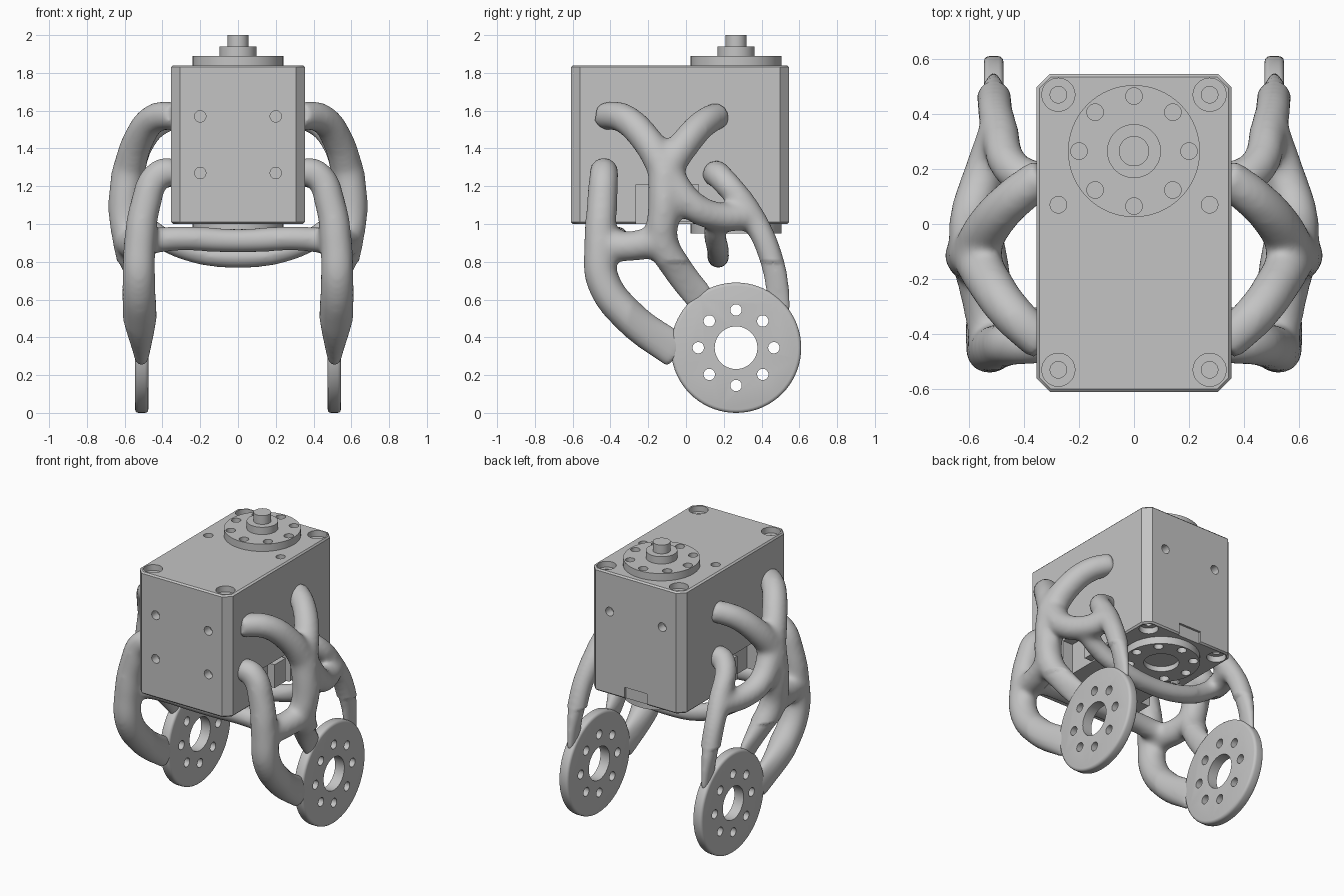
import bpy, bmesh
from math import pi, sin, cos, radians, hypot
from mathutils import Matrix, Vector

old = bpy.data.objects.get("Cube")
if old:
    bpy.data.objects.remove(old)

grey = bpy.data.materials.new("plain grey")
grey.use_nodes = True
COLOUR = (0.55, 0.55, 0.55, 1)
grey.diffuse_color = COLOUR
grey.node_tree.nodes["Principled BSDF"].inputs["Base Color"].default_value = COLOUR

SIDES = (-1, 1)
AXIS_Y = 0.265      # shared turning axis of horns and side discs
BOTTOM, TOP = 1.0, 1.84
FRONT, BACK = -0.61, 0.545
DISC_X, DISC_R = 0.51, 0.345
HOLE = 0.03
TURN = {"x": Matrix.Rotation(pi / 2, 4, "Y"),
        "y": Matrix.Rotation(pi / 2, 4, "X"),
        "z": Matrix.Identity(4)}


def add_object(name, bm):
    bmesh.ops.recalc_face_normals(bm, faces=bm.faces)
    mesh = bpy.data.meshes.new(name)
    bm.to_mesh(mesh)
    bm.free()
    obj = bpy.data.objects.new(name, mesh)
    bpy.context.collection.objects.link(obj)
    return obj


def cyl(bm, centre, radius, depth, axis="z", sides=48):
    bmesh.ops.create_cone(
        bm, cap_ends=True, segments=sides, radius1=radius, radius2=radius,
        depth=depth, matrix=Matrix.Translation(centre) @ TURN[axis])


def box(bm, centre, size):
    bmesh.ops.create_cube(
        bm, size=1, matrix=Matrix.Translation(centre) @ Matrix.Diagonal((*size, 1)))


def evaluated_mesh(obj):
    graph = bpy.context.evaluated_depsgraph_get()
    return bpy.data.meshes.new_from_object(obj.evaluated_get(graph))


def bake(obj):
    mesh = evaluated_mesh(obj)
    obj.modifiers.clear()
    obj.data = mesh


def cut(obj, cutter_bm):
    cutter = add_object("cutter", cutter_bm)
    cutter.hide_render = True
    mod = obj.modifiers.new("cut", "BOOLEAN")
    mod.operation, mod.solver, mod.object = "DIFFERENCE", "EXACT", cutter
    bake(obj)
    bpy.data.objects.remove(cutter)


def finish(obj, angle=35):
    obj.data.materials.clear()
    obj.data.materials.append(grey)
    bpy.ops.object.select_all(action="DESELECT")
    obj.select_set(True)
    bpy.context.view_layer.objects.active = obj
    bpy.ops.object.shade_smooth_by_angle(angle=radians(angle))


def bolt_circle(radius=0.2, count=8):
    for i in range(count):
        angle = i * 2 * pi / count
        yield radius * cos(angle), radius * sin(angle)


# Motor housing: box with chamfered corners and fine edges
bm = bmesh.new()
box(bm, (0, (FRONT + BACK) / 2, (BOTTOM + TOP) / 2), (0.708, BACK - FRONT, TOP - BOTTOM))


def rise(edge):
    return abs(edge.verts[0].co.z - edge.verts[1].co.z)


upright = [e for e in bm.edges if rise(e) > 0.5]
bmesh.ops.bevel(bm, geom=upright, offset=0.048, segments=1, affect="EDGES")
rims = [e for e in bm.edges if rise(e) < 0.01]
bmesh.ops.bevel(bm, geom=rims, offset=0.01, segments=1, affect="EDGES")
housing = add_object("motor_housing", bm)

# Wide corner recesses, side connector bays and the rear cable slot
recesses, screws = bmesh.new(), bmesh.new()
for side in SIDES:
    x = side * 0.275
    for z in (BOTTOM, TOP):
        for y in (-0.53, 0.47):
            cyl(recesses, (x, y, z), 2 * HOLE, 0.08)
        for y in (-0.53, 0.07, 0.47):
            cyl(screws, (x, y, z), HOLE, 0.2)
    box(recesses, (side * 0.36, -0.1, 1.08), (0.16, 0.33, 0.26))
    # Screw holes in the front and back
    for z in (1.27, 1.57):
        cyl(screws, (side * 0.2, FRONT, z), HOLE, 0.12, "y")
    cyl(screws, (side * 0.2, BACK, z), HOLE, 0.12, "y")
box(recesses, (0, BACK, 1.02), (0.17, 0.03, 0.12))
cut(housing, recesses)
cut(housing, screws)
finish(housing)

# Connectors in the side bays
bm = bmesh.new()
for side in SIDES:
    box(bm, (side * 0.3, -0.02, 1.09), (0.07, 0.12, 0.16))
finish(add_object("side_connectors", bm))

# Top horn flange and bottom idler flange, each with a ring of holes
for name, z in (("top_horn", TOP + 0.02), ("bottom_idler", BOTTOM - 0.02)):
    bm = bmesh.new()
    cyl(bm, (0, AXIS_Y, z), 0.24, 0.06, sides=64)
    flange = add_object(name, bm)
    bm = bmesh.new()
    for x, y in bolt_circle():
        cyl(bm, (x, AXIS_Y + y, z), HOLE, 0.2)
    if name == "bottom_idler":
        cyl(bm, (0, AXIS_Y, 0.95), 0.11, 0.07)
    cut(flange, bm)
    finish(flange)

# Hub and output pin
bm = bmesh.new()
cyl(bm, (0, AXIS_Y, 1.9), 0.098, 0.08)
cyl(bm, (0, AXIS_Y, 1.96), 0.055, 0.08)
finish(add_object("output_shaft", bm))

# Side mounting discs with rounded rims
for name, side in (("right_disc", -1), ("left_disc", 1)):
    centre = Vector((side * DISC_X, AXIS_Y, DISC_R))
    bm = bmesh.new()
    cyl(bm, centre, DISC_R, 0.07, "x", 72)
    rim = [e for e in bm.edges if any(len(f.verts) > 4 for f in e.link_faces)]
    bmesh.ops.bevel(bm, geom=rim, offset=0.018, segments=3, profile=0.5, affect="EDGES")
    disc = add_object(name, bm)
    bm = bmesh.new()
    cyl(bm, centre, 0.113, 0.2, "x")
    for y, z in bolt_circle():
        cyl(bm, centre + Vector((0, y, z)), HOLE, 0.2, "x")
    cut(disc, bm)
    finish(disc)

# Organic frame: tapering branches between shared joints
curve = bpy.data.curves.new("frame_paths", "CURVE")
curve.dimensions = "3D"
curve.bevel_depth = 1.0
curve.bevel_resolution = 5
curve.use_fill_caps = True


def tube(points, radii):
    spline = curve.splines.new("BEZIER")
    spline.bezier_points.add(len(points) - 1)
    for knot, place, radius in zip(spline.bezier_points, points, radii):
        knot.co = place
        knot.radius = radius
        knot.handle_left_type = knot.handle_right_type = "AUTO"


def branch(points, start, end, across=False):
    """Draw a branch on both sides, or as one bar running across."""
    last = len(points) - 1
    radii = [start + (end - start) * i / last for i in range(last + 1)]
    mirrored = [(-x, y, z) for x, y, z in points]
    if across:
        tube(points + mirrored[-2::-1], radii + radii[-2::-1])
    else:
        tube(points, radii)
        tube(mirrored, radii)


crotch = (.58, -.11, 1.28)
knee = (.58, -.125, .91)
shin = (.52, -.455, .89)
heel = (.49, .35, 1.04)
link = (.535, -.34, .88)
spur = (.55, .17, 1.04)

# Upper fork and main strut
branch([(.32, -.44, 1.575), (.44, -.33, 1.56), (.53, -.205, 1.44), crotch], .077, .088)
branch([(.32, .18, 1.58), (.44, .09, 1.53), (.53, -.01, 1.42), crotch], .074, .088)
branch([crotch, (.6, -.115, 1.08), knee, (.55, -.05, .77), (.51, .08, .6)], .092, .08)
# Front and back legs down to the disc
branch([(.32, -.435, 1.28), (.42, -.435, 1.26), (.49, -.445, 1.1), shin,
        (.525, -.44, .7), (.52, -.29, .5), (.51, -.04, .32)], .076, .098)
branch([(.32, .15, 1.27), (.42, .18, 1.25), heel, (.51, .465, .77), (.51, .495, .52)],
       .076, .062)
# Links between the legs and the main strut
branch([crotch, (.59, .03, 1.1), spur, heel], .085, .073)
branch([shin, link, knee], .077, .085)
# Bars joining both sides
branch([spur, (.44, .155, .95), (.26, .17, .86), (0, .17, .825)], .064, .06, across=True)
branch([link, (.45, -.36, .91), (0, -.36, .912)], .072, .066, across=True)

paths = bpy.data.objects.new("frame_paths", curve)
bpy.context.collection.objects.link(paths)
frame = bpy.data.objects.new("branching_frame", evaluated_mesh(paths))
bpy.context.collection.objects.link(frame)
bpy.data.objects.remove(paths)

# Fuse the branches and soften the joints
fuse = frame.modifiers.new("fuse", "REMESH")
fuse.mode = "VOXEL"
fuse.voxel_size = 0.014
soften = frame.modifiers.new("soften", "SMOOTH")
soften.factor = 0.5
soften.iterations = 30
bake(frame)

# Flatten the leg ends so that they merge into the discs
for vert in frame.data.vertices:
    x, y, z = vert.co
    away = hypot(y - AXIS_Y, z - DISC_R) - DISC_R
    if z < 0.8 and abs(x) > 0.4:
        width = min(1, max(0.36, 0.45 + away * 2.2))
        middle = DISC_X if x > 0 else -DISC_X
        vert.co.x = middle + (x - middle) * width
finish(frame, 80)
